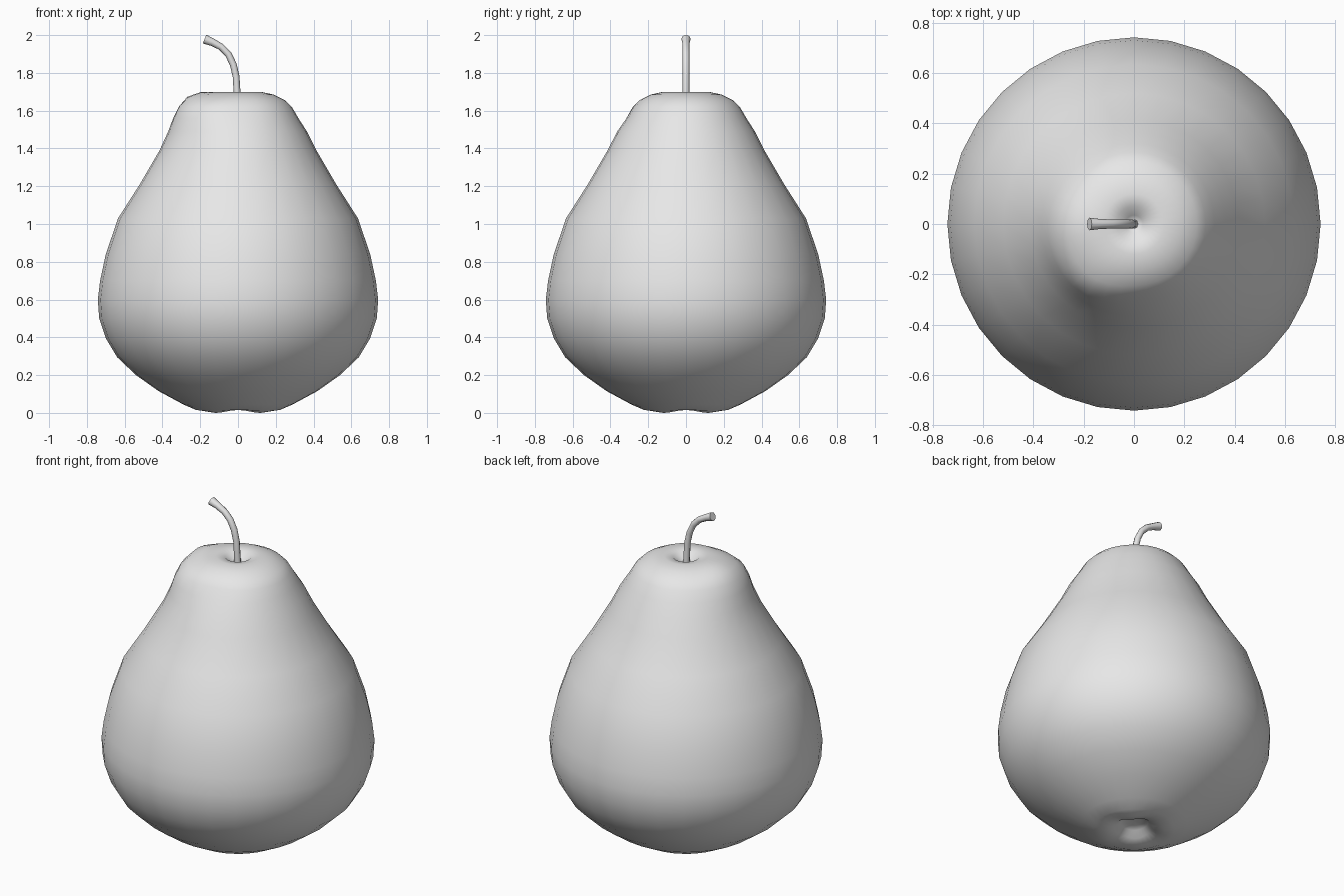
import bpy, bmesh, math

old = bpy.data.objects.get("Cube")
if old:
    bpy.data.objects.remove(old, do_unlink=True)

SEGMENTS = 32

grey = bpy.data.materials.new("plain grey")
grey.use_nodes = True
colour = (0.8, 0.8, 0.8, 1)
grey.diffuse_color = colour
grey.node_tree.nodes["Principled BSDF"].inputs["Base Color"].default_value = colour


def bump(value, centre, width):
    return math.exp(-((value - centre) / width) ** 2)


def body_point(r, z, a):
    """One skin point, with the uneven shoulder and the lobed underside."""
    swing = math.remainder(a - math.radians(222), math.tau)
    shoulder = bump(z, 1.6, 0.08)
    if r > 0.12:
        r += 0.035 * shoulder * bump(swing, 0, 0.6)
        r -= 0.012 * shoulder * bump(swing, 0.9, 0.5)
        r += 0.022 * shoulder * bump(swing, -0.8, 0.5)
        z += 0.02 * bump(z, 1.665, 0.03) * bump(swing, -0.75, 0.5)
    z += 0.009 * (1 + math.cos(4 * a)) * bump(r, 0.14, 0.06) * bump(z, 0, 0.1)
    return r * math.cos(a), r * math.sin(a), z


# Body: lathed profile from the blossom dimple up to the stem dimple
profile = [(0.04, 0.06), (0.075, 0.05), (0.105, 0.015), (0.165, 0), (0.22, 0.012),
           (0.29, 0.045), (0.42, 0.115), (0.54, 0.2), (0.64, 0.295), (0.70, 0.395),
           (0.735, 0.5), (0.742, 0.6), (0.73, 0.7), (0.70, 0.84), (0.635, 1.03),
           (0.52, 1.21), (0.415, 1.39), (0.365, 1.49), (0.32, 1.56), (0.285, 1.62),
           (0.25, 1.655), (0.19, 1.685), (0.12, 1.7), (0.07, 1.692), (0.035, 1.66)]
bm = bmesh.new()
rings = [[bm.verts.new(body_point(r, z, math.tau * i / SEGMENTS)) for i in range(SEGMENTS)]
         for r, z in profile]
for low, high in zip(rings, rings[1:]):
    for i in range(SEGMENTS):
        j = (i + 1) % SEGMENTS
        bm.faces.new((low[i], low[j], high[j], high[i]))
for ring, z in ((rings[0], 0.062), (rings[-1], 1.64)):
    tip = bm.verts.new((0, 0, z))
    for i in range(SEGMENTS):
        bm.faces.new((ring[i], ring[(i + 1) % SEGMENTS], tip))
bmesh.ops.recalc_face_normals(bm, faces=bm.faces[:])
mesh = bpy.data.meshes.new("fruit_body")
bm.to_mesh(mesh)
bm.free()
body = bpy.data.objects.new("fruit_body", mesh)
bpy.context.collection.objects.link(body)

# Stem: bent tube that flares at the cut end
path = [(0, 1.62, 0.019), (-0.005, 1.70, 0.018), (-0.01, 1.78, 0.018), (-0.025, 1.845, 0.018),
        (-0.052, 1.90, 0.018), (-0.09, 1.938, 0.018), (-0.135, 1.962, 0.020),
        (-0.177, 1.979, 0.025)]
curve = bpy.data.curves.new("stem", "CURVE")
curve.dimensions = "3D"
curve.bevel_depth = 1
curve.bevel_resolution = 2
curve.use_fill_caps = True
spline = curve.splines.new("POLY")
spline.points.add(len(path) - 1)
for point, (x, z, radius) in zip(spline.points, path):
    point.co = (x, 0, z, 1)
    point.radius = radius
stem = bpy.data.objects.new("stem", curve)
bpy.context.collection.objects.link(stem)
bpy.ops.object.select_all(action="DESELECT")
stem.select_set(True)
bpy.context.view_layer.objects.active = stem
bpy.ops.object.convert(target="MESH")
stem = bpy.context.view_layer.objects.active

# Shared finish
for part, angle in ((body, 80), (stem, 50)):
    part.data.materials.clear()
    part.data.materials.append(grey)
    bpy.ops.object.select_all(action="DESELECT")
    part.select_set(True)
    bpy.context.view_layer.objects.active = part
    bpy.ops.object.shade_smooth_by_angle(angle=math.radians(angle))
